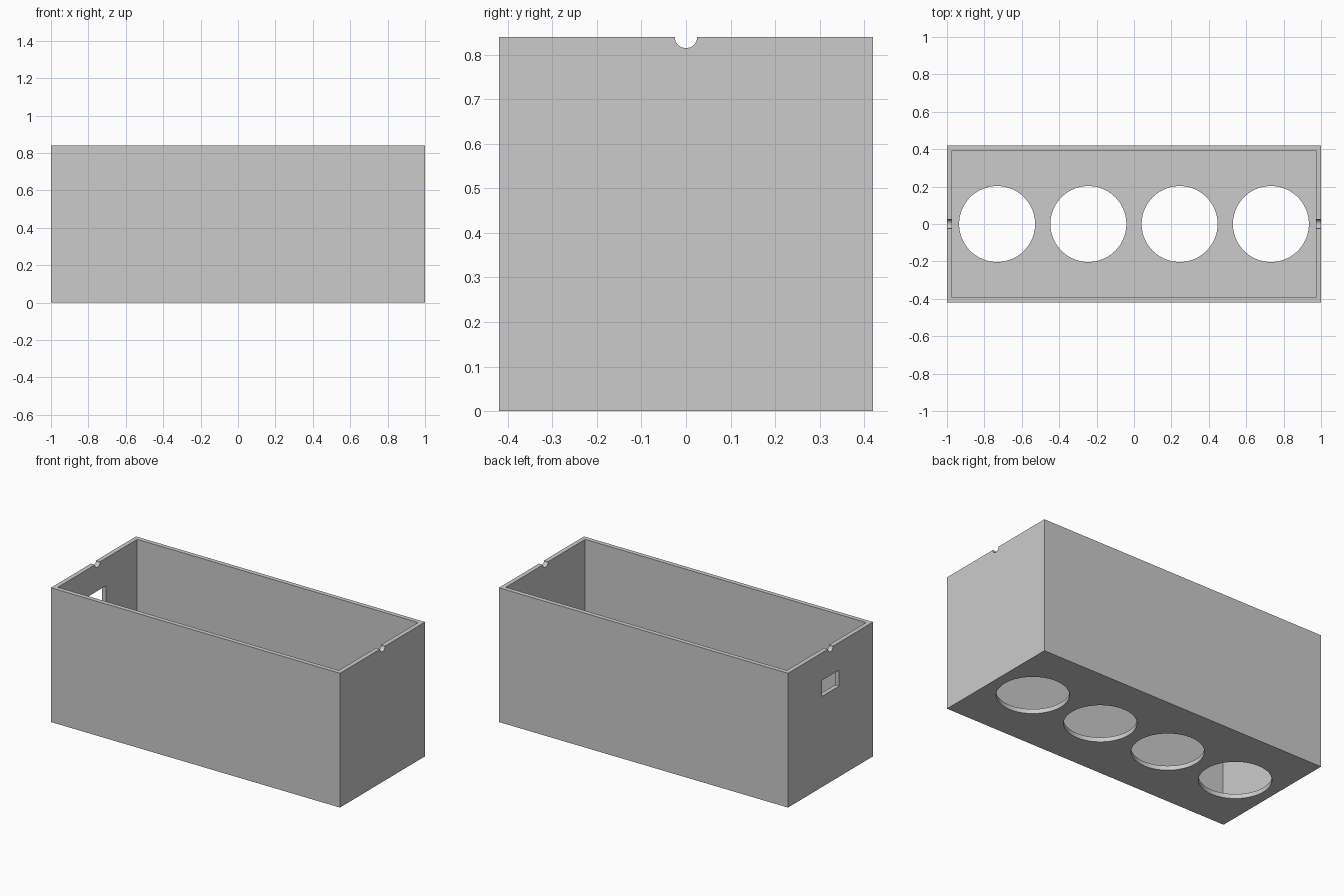
import bpy

# Overall sizes
LENGTH, DEPTH, HEIGHT, WALL = 2.0, 0.84, 0.84, 0.028

if "Cube" in bpy.data.objects:
    bpy.data.objects.remove(bpy.data.objects["Cube"], do_unlink=True)

grey = bpy.data.materials.new("plain grey")
grey.use_nodes = True
colour = (0.6, 0.6, 0.6, 1)
grey.diffuse_color = colour
grey.node_tree.nodes["Principled BSDF"].inputs["Base Color"].default_value = colour


def block(name, size, centre):
    bpy.ops.mesh.primitive_cube_add(size=1, location=centre)
    ob = bpy.context.object
    ob.name = name
    ob.scale = size
    bpy.ops.object.transform_apply(location=False, rotation=False, scale=True)
    ob.data.materials.append(grey)
    return ob


def rod(name, radius, length, centre, rotation=(0, 0, 0)):
    bpy.ops.mesh.primitive_cylinder_add(
        vertices=96, radius=radius, depth=length, location=centre, rotation=rotation)
    ob = bpy.context.object
    ob.name = name
    ob.data.materials.append(grey)
    return ob


def cut(target, cutter):
    mod = target.modifiers.new(cutter.name, "BOOLEAN")
    mod.operation = "DIFFERENCE"
    mod.solver = "EXACT"
    mod.object = cutter
    bpy.context.view_layer.objects.active = target
    bpy.ops.object.modifier_apply(modifier=mod.name)
    bpy.data.objects.remove(cutter, do_unlink=True)


# Open-topped box
box = block("open_box", (LENGTH, DEPTH, HEIGHT), (0, 0, HEIGHT / 2))
cut(box, block("cavity_cutter", (LENGTH - 2 * WALL, DEPTH - 2 * WALL, HEIGHT),
               (0, 0, HEIGHT / 2 + WALL)))

# Four round openings in the floor
for i in range(4):
    cut(box, rod("floor_hole_cutter", 0.203, 0.2, ((i - 1.5) * 0.488, 0, 0)))

# Half-round notches in the rims of both end walls
for side in (-1, 1):
    cut(box, rod("notch_cutter", 0.025, 0.2, (side * LENGTH / 2, 0, HEIGHT),
                 (0, 1.5707963, 0)))

# Rectangular window through the right end wall
cut(box, block("window_cutter", (0.2, 0.17, 0.1), (-LENGTH / 2, 0, 0.617)))

# Smooth round cuts, crisp edges
bpy.ops.object.select_all(action="DESELECT")
box.select_set(True)
bpy.context.view_layer.objects.active = box
bpy.ops.object.shade_smooth_by_angle(angle=0.52)
